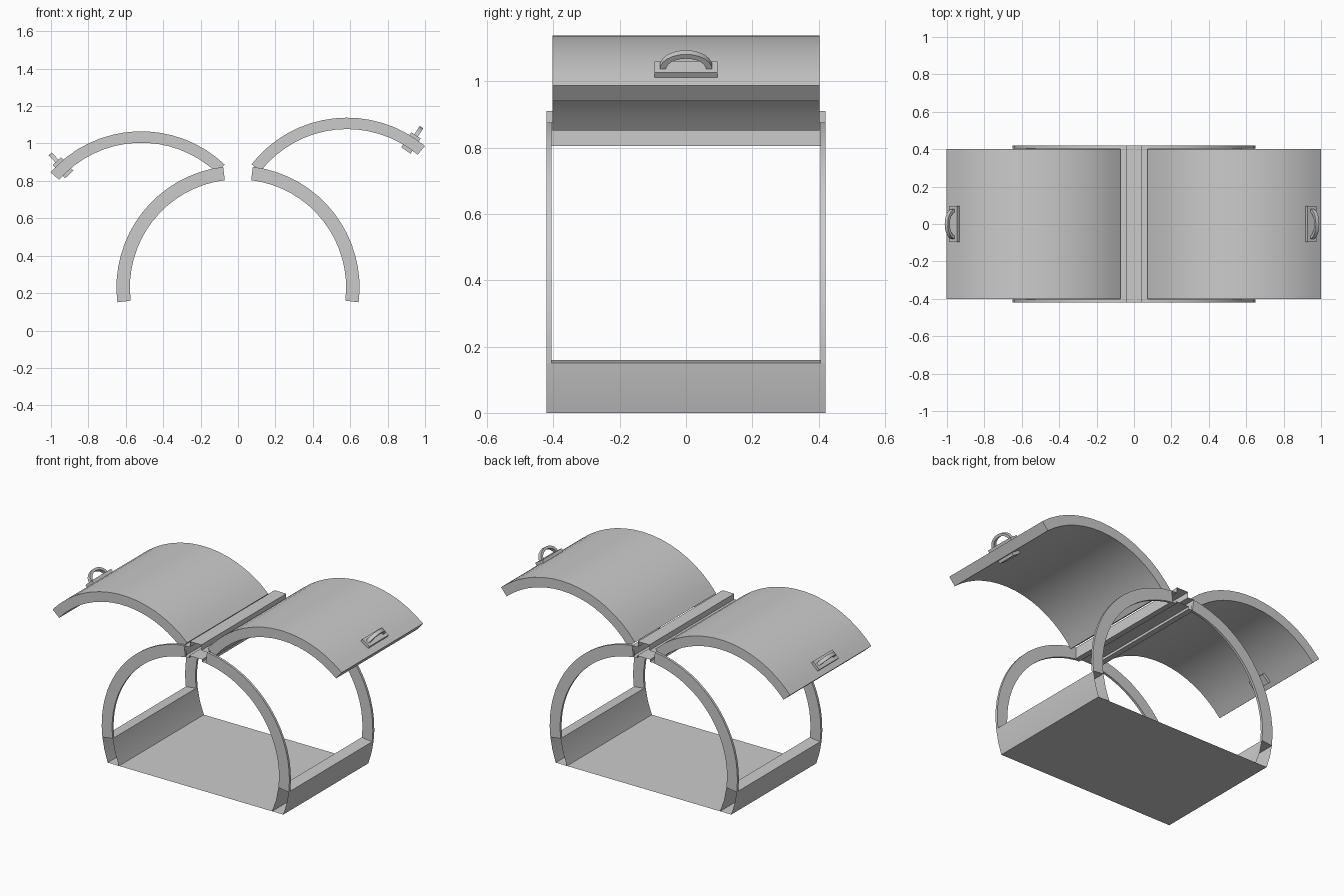
import bpy, bmesh
from math import sin, cos, radians, asin, degrees
from mathutils import Matrix, Vector

if "Cube" in bpy.data.objects:
    bpy.data.objects.remove(bpy.data.objects["Cube"])

CZ = 0.23            # height of the barrel axis
RO, RI = 0.65, 0.578  # frame radii


def finish(name, bm, matrix=None):
    if matrix:
        bm.transform(matrix)
    bmesh.ops.recalc_face_normals(bm, faces=bm.faces[:])
    me = bpy.data.meshes.new(name)
    bm.to_mesh(me)
    bm.free()
    ob = bpy.data.objects.new(name, me)
    bpy.context.collection.objects.link(ob)
    return ob


def strip(name, outer, inner, y0, y1, caps=True, matrix=None):
    """Band between two x-z polylines, swept from y0 to y1."""
    bm = bmesh.new()
    rows = [[bm.verts.new((x, y, z)) for x, z in line]
            for y in (y0, y1) for line in (outer, inner)]
    o0, i0, o1, i1 = rows
    n = len(outer)
    for k in range(n - 1):
        pairs = [(o0, o1), (i0, i1)] + ([(o0, i0), (o1, i1)] if caps else [])
        for a, b in pairs:
            bm.faces.new((a[k], a[k + 1], b[k + 1], b[k]))
    for k in (0, n - 1):
        bm.faces.new((o0[k], o1[k], i1[k], i0[k]))
    return finish(name, bm, matrix)


def arc(cx, cz, rx, rz, a0, a1, n):
    return [(cx + rx * cos(radians(a0 + (a1 - a0) * k / n)),
             cz + rz * sin(radians(a0 + (a1 - a0) * k / n))) for k in range(n + 1)]


def box(name, lo, hi, matrix):
    return strip(name, [(lo[0], hi[2]), (hi[0], hi[2])],
                 [(lo[0], lo[2]), (hi[0], lo[2])], lo[1], hi[1], True, matrix)


# End frames: quarter rings on both sides of the ridge, front and back
for side, a0, a1 in (("right", -7, 83), ("left", 187, 97)):
    for end, y0, y1 in (("front", -0.42, -0.405), ("back", 0.405, 0.42)):
        strip(f"{side}_{end}_frame", arc(0, CZ, RO, RO, a0, a1, 16),
              arc(0, CZ, RI, RI, a0, a1, 16), y0, y1)

# Base side rails: hollow, open at the ends
for side, s in (("right", 1), ("left", -1)):
    lines = []
    for r in (RO, RI):
        pts = arc(0, CZ, r, r, -7, -degrees(asin(CZ / r)), 2)
        lines.append([(s * x, z) for x, z in pts])
    strip(f"{side}_base_rail", lines[0], lines[1], -0.42, 0.42, caps=False)

# Floor panel
bm = bmesh.new()
bm.faces.new([bm.verts.new(p) for p in
              ((-0.605, -0.42, 0), (0.605, -0.42, 0), (0.605, 0.42, 0), (-0.605, 0.42, 0))])
finish("floor", bm)

# Ridge beam: stepped hollow profile, open at the ends
half = [(0.04, 0.91), (0.04, 0.875), (0.08, 0.875), (0.08, 0.805), (0.045, 0.805), (0.045, 0.82)]
prof = half + [(-x, z) for x, z in reversed(half)]
bm = bmesh.new()
fr = [bm.verts.new((x, -0.42, z)) for x, z in prof]
bk = [bm.verts.new((x, 0.42, z)) for x, z in prof]
for k in range(len(prof)):
    j = (k + 1) % len(prof)
    bm.faces.new((fr[k], fr[j], bk[j], bk[k]))
finish("ridge_beam", bm)

# Opened lids with handles: centre x, centre z, hinge angle, tip angle, handle angle
for side, cx, cz, a0, a1, ah in (("right", 0.583, 0.49, 142, 50, 56.3),
                                 ("left", -0.517, 0.417, 46.5, 138.5, 132.7)):
    strip(f"{side}_lid", arc(cx, cz, 0.648, 0.648, a0, a1, 16),
          arc(cx, cz, 0.587, 0.587, a0, a1, 16), -0.402, 0.402)
    # local frame on the lid: X along the lid, Y tangent, Z outward
    t = radians(ah)
    m = Matrix(((0, -sin(t), cos(t), cx), (1, 0, 0, 0),
                (0, cos(t), sin(t), cz), (0, 0, 0, 1)))
    box(f"{side}_handle_plate", (-0.095, -0.03, 0.64), (0.095, 0.03, 0.665), m)
    box(f"{side}_inner_plate", (-0.06, -0.03, 0.568), (0.06, 0.03, 0.59), m)
    strip(f"{side}_handle", arc(0, 0.66, 0.08, 0.058, 0, 180, 12),
          arc(0, 0.66, 0.062, 0.042, 0, 180, 12), -0.011, 0.011, True, m)

# Smooth curved surfaces, keep corners sharp
bpy.ops.object.select_all(action='SELECT')
bpy.context.view_layer.objects.active = bpy.context.selected_objects[0]
bpy.ops.object.shade_smooth_by_angle(angle=radians(30))
